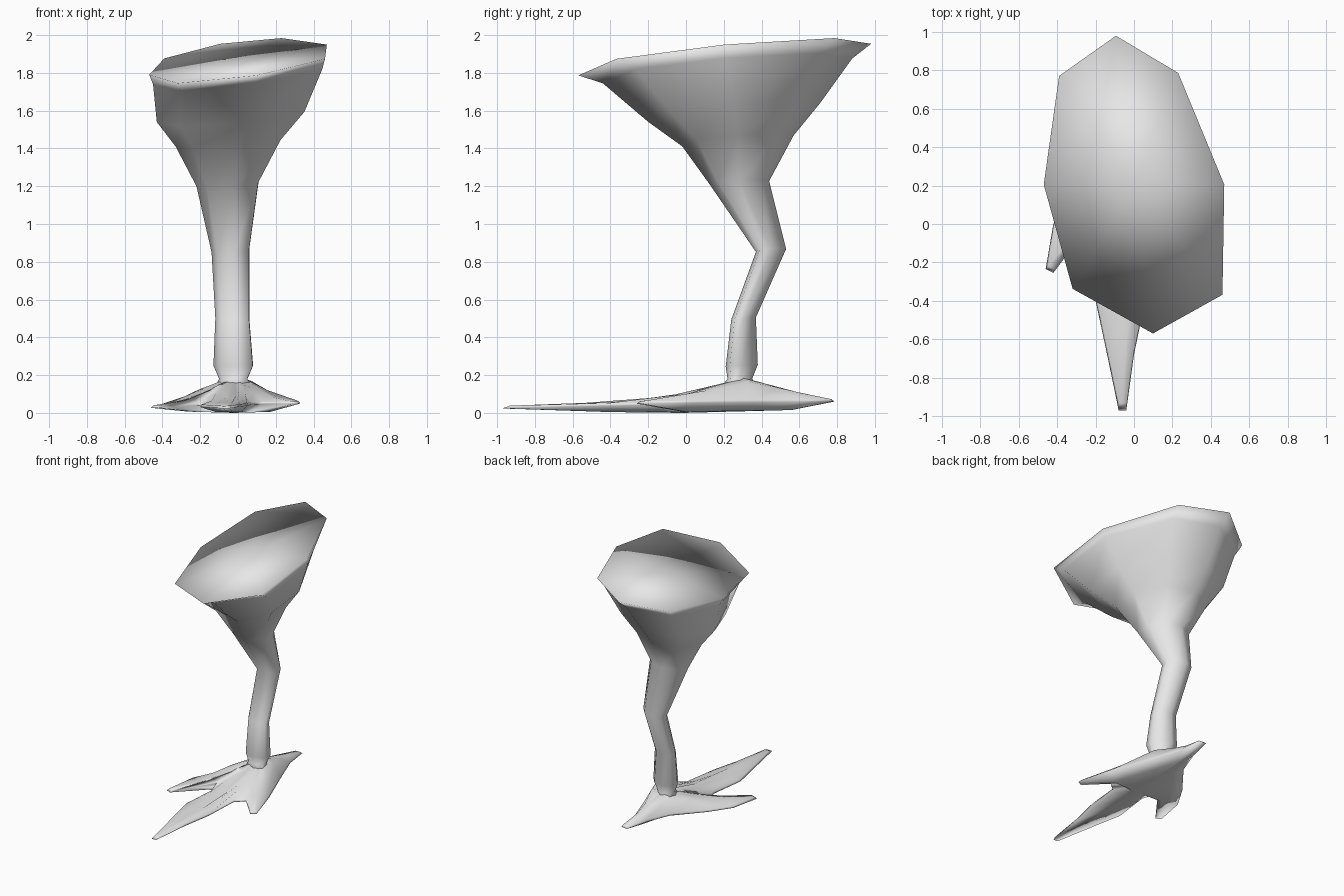
import bpy, bmesh, math

cube = bpy.data.objects.get("Cube")
if cube:
    bpy.data.objects.remove(cube, do_unlink=True)

# Single plain grey
grey = bpy.data.materials.new("plain grey")
grey.use_nodes = True
grey.diffuse_color = (0.8, 0.8, 0.8, 1)
grey.node_tree.nodes["Principled BSDF"].inputs["Base Color"].default_value = (0.8, 0.8, 0.8, 1)


def loft(name, rings, start_centre, end_centre):
    """Skin equal-sized rings of points and close both ends with fans."""
    bm = bmesh.new()
    loops = [[bm.verts.new(p) for p in ring] for ring in rings]
    n = len(loops[0])
    for a, b in zip(loops, loops[1:]):
        for i in range(n):
            j = (i + 1) % n
            bm.faces.new((a[i], a[j], b[j], b[i]))
    for loop, centre in ((loops[0], start_centre), (loops[-1], end_centre)):
        c = bm.verts.new(centre)
        for i in range(n):
            bm.faces.new((loop[i], loop[(i + 1) % n], c))
    bmesh.ops.recalc_face_normals(bm, faces=bm.faces[:])
    for f in bm.faces:
        f.smooth = True
    mesh = bpy.data.meshes.new(name)
    bm.to_mesh(mesh)
    bm.free()
    mesh.materials.append(grey)
    obj = bpy.data.objects.new(name, mesh)
    bpy.context.collection.objects.link(obj)
    return obj


# Leg: an eight-sided section swept up from the ankle to the wide, tilted thigh top
section = [(-0.2, 1), (-0.83, 0.73), (-1, 0), (-0.68, -0.7),
           (0.21, -1), (0.98, -0.74), (1, 0), (0.49, 0.75)]
# x min, x max, y min, y max, centre height, rise across x, rise across y
leg_levels = [
    (-0.13, 0.09, 0.17, 0.40, 0.12, 0.0, 0.0),
    (-0.10, 0.05, 0.22, 0.35, 0.18, 0.0, 0.0),
    (-0.13, 0.08, 0.21, 0.38, 0.25, 0.0, 0.005),
    (-0.12, 0.06, 0.24, 0.37, 0.50, 0.0, 0.005),
    (-0.14, 0.06, 0.37, 0.53, 0.86, 0.01, 0.01),
    (-0.22, 0.11, 0.13, 0.44, 1.215, 0.015, 0.015),
    (-0.33, 0.23, -0.02, 0.57, 1.44, 0.03, 0.035),
    (-0.43, 0.36, -0.20, 0.71, 1.59, 0.05, 0.06),
    (-0.45, 0.455, -0.44, 0.88, 1.81, 0.07, 0.08),
    (-0.47, 0.47, -0.57, 0.98, 1.87, 0.08, 0.10),
]
leg_rings = []
for x0, x1, y0, y1, z, rise_x, rise_y in leg_levels:
    leg_rings.append([((x0 + x1) / 2 + u * (x1 - x0) / 2,
                       (y0 + y1) / 2 + v * (y1 - y0) / 2,
                       z + u * rise_x + v * rise_y) for u, v in section])
loft("leg", leg_rings, (-0.02, 0.285, 0.12), (0, 0.205, 1.87))

# Foot: flat four-toed outline, counter-clockwise from the long front toe
outline = [(-0.04, -0.97), (0.0, -0.68), (0.05, -0.44), (0.07, -0.16), (0.14, -0.10),
           (0.29, -0.26), (0.33, -0.24), (0.25, 0.03), (0.13, 0.35), (0.04, 0.60),
           (0.02, 0.78), (-0.03, 0.785), (-0.07, 0.60), (-0.14, 0.40), (-0.32, 0.17),
           (-0.42, 0.0), (-0.46, -0.235), (-0.42, -0.255), (-0.35, -0.13), (-0.22, 0.04),
           (-0.17, -0.11), (-0.20, -0.40), (-0.14, -0.68), (-0.08, -0.97)]
cx, cy = -0.02, 0.285


def edge_z(x, y):
    return 0.05 + 0.02 * y + 0.03 * x


def foot_ring(f, height):
    pts = [(cx + (x - cx) * f, cy + (y - cy) * f) for x, y in outline]
    return [(x, y, height(x, y)) for x, y in pts]


def top_z(x, y):
    # Surface climbs toward the ankle
    d = math.hypot(x - cx, y - cy)
    return edge_z(x, y) + 0.015 + 0.135 * max(0, 1 - d / 0.6) ** 2


def sole_z(x, y):
    return 0.004 + 0.02 * max(0, y) + 0.01 * abs(x)


foot_rings = [foot_ring(0.55, sole_z),
              foot_ring(1.0, lambda x, y: edge_z(x, y) - 0.005),
              foot_ring(0.97, lambda x, y: edge_z(x, y) + 0.008),
              foot_ring(0.65, top_z),
              foot_ring(0.35, top_z)]
loft("foot", foot_rings, (cx, cy - 0.3, 0.0), (cx, cy, 0.18))
